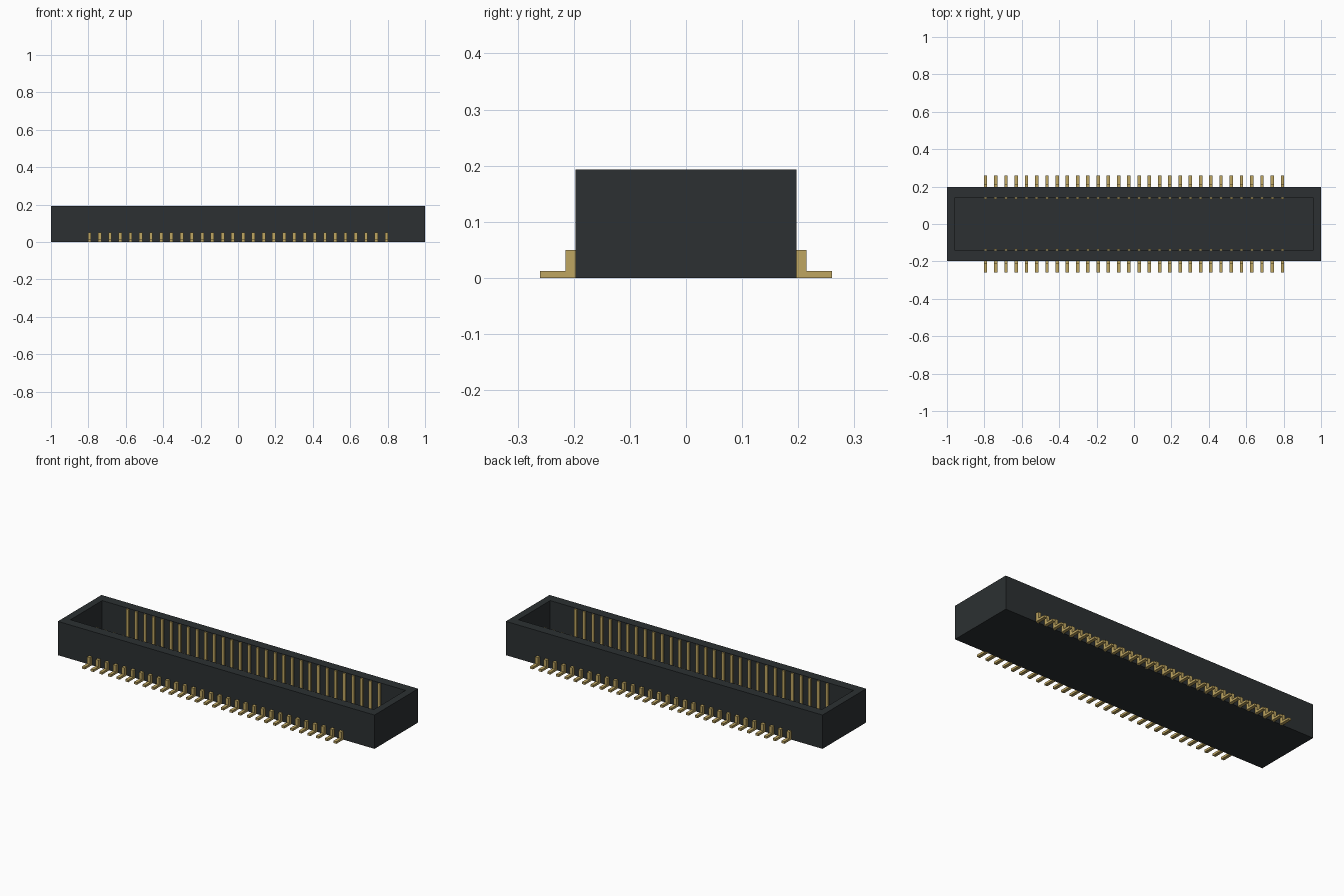
import bpy, bmesh

if "Cube" in bpy.data.objects:
    bpy.data.objects.remove(bpy.data.objects["Cube"])

PINS, SPAN = 30, 0.794          # contacts per row, half length of the row
HX, HY, H = 1.0, 0.197, 0.193   # housing half sizes and height
CX, CY, FLOOR = 0.958, 0.143, 0.03


def material(name, color):
    m = bpy.data.materials.new(name)
    m.diffuse_color = color
    m.use_nodes = True
    m.node_tree.nodes["Principled BSDF"].inputs["Base Color"].default_value = m.diffuse_color
    return m


def finish(bm, name, mat):
    bmesh.ops.recalc_face_normals(bm, faces=bm.faces)
    me = bpy.data.meshes.new(name)
    bm.to_mesh(me)
    bm.free()
    me.materials.append(mat)
    ob = bpy.data.objects.new(name, me)
    bpy.context.collection.objects.link(ob)
    return ob


def extruded_profile(bm, profile, x, width):
    """Extrude a closed (y, z) outline along x, centred on x."""
    face = bm.faces.new([bm.verts.new((x - width / 2, y, z)) for y, z in profile])
    ext = bmesh.ops.extrude_face_region(bm, geom=[face])["geom"]
    verts = [v for v in ext if isinstance(v, bmesh.types.BMVert)]
    bmesh.ops.translate(bm, verts=verts, vec=(width, 0, 0))


plastic = material("black_plastic", (0.025, 0.03, 0.032, 1))
gold = material("gold", (0.52, 0.38, 0.12, 1))

# Housing: open-topped tray, made by insetting the top and pushing it down
bm = bmesh.new()
bmesh.ops.create_cube(bm, size=1)
for v in bm.verts:
    v.co = (v.co.x * 2 * HX, v.co.y * 2 * HY, (v.co.z + 0.5) * H)
top = max(bm.faces, key=lambda f: f.calc_center_median().z)
inner = bmesh.ops.extrude_face_region(bm, geom=[top])["geom"]
rim = [v for v in inner if isinstance(v, bmesh.types.BMVert)]
bm.faces.remove(top) if top.is_valid else None
for v in rim:
    v.co.x *= CX / HX
    v.co.y *= CY / HY
cap = next(f for f in inner if isinstance(f, bmesh.types.BMFace))
well = bmesh.ops.extrude_face_region(bm, geom=[cap])["geom"]
if cap.is_valid:
    bm.faces.remove(cap)
for v in well:
    if isinstance(v, bmesh.types.BMVert):
        v.co.z = FLOOR
finish(bm, "housing", plastic)

# L-shaped solder leads outside and flat contacts on the inner walls
lead = [(HY - 0.005, 0), (0.26, 0), (0.26, 0.0125), (0.215, 0.0125),
        (0.215, 0.05), (HY - 0.005, 0.05)]
contact = [(CY - 0.008, FLOOR - 0.005), (CY + 0.004, FLOOR - 0.005),
           (CY + 0.004, H - 0.003), (CY - 0.008, H - 0.003)]
for name, profile, width in (("solder_leads", lead, 0.018),
                             ("inner_contacts", contact, 0.016)):
    for side, sign in (("back", 1), ("front", -1)):
        bm = bmesh.new()
        for i in range(PINS):
            x = -SPAN + 2 * SPAN * i / (PINS - 1)
            extruded_profile(bm, [(y * sign, z) for y, z in profile], x, width)
        finish(bm, f"{side}_{name}", gold)
